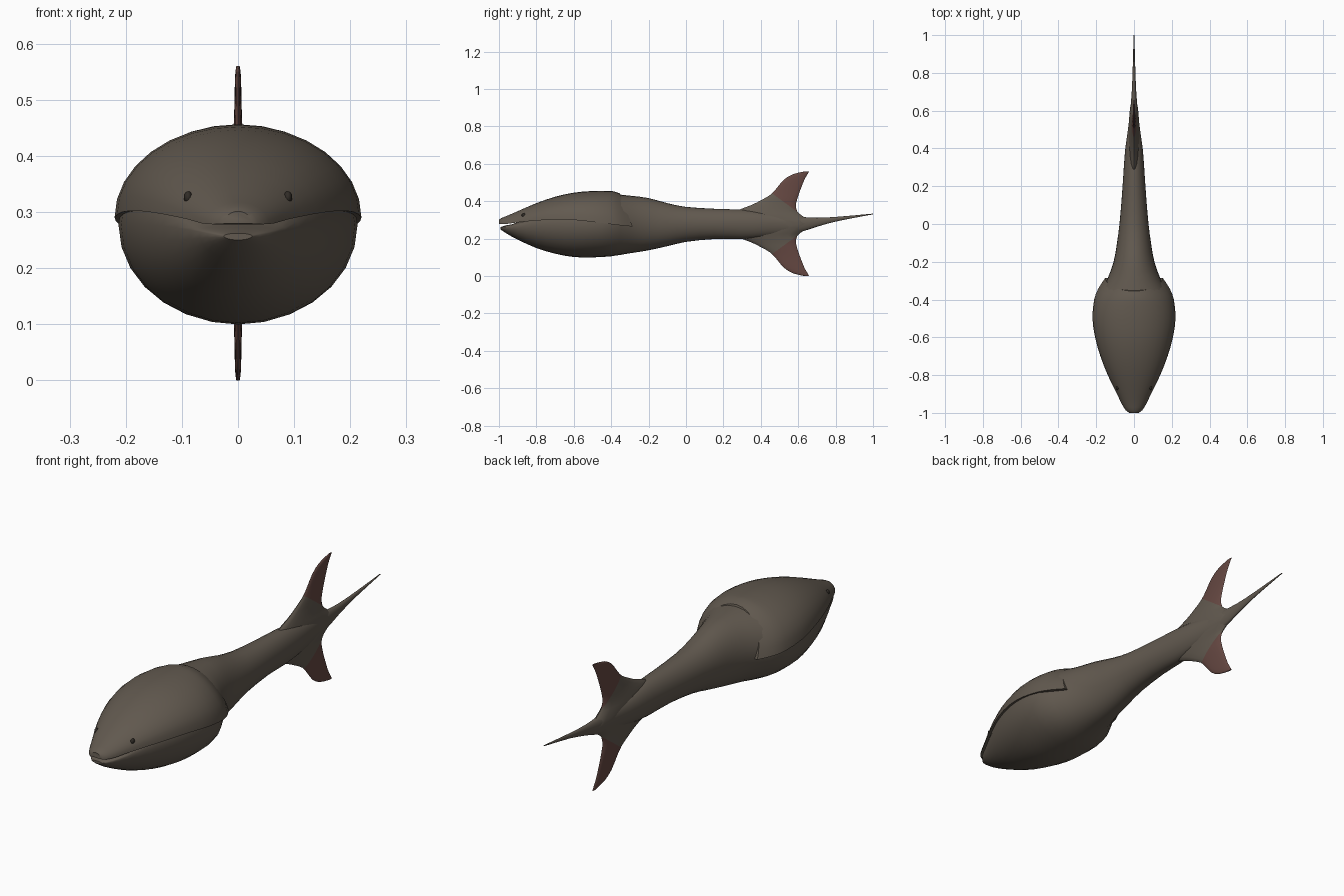
import bpy, bmesh
from math import sin, cos, pi
from mathutils import Vector

if "Cube" in bpy.data.objects:
    bpy.data.objects.remove(bpy.data.objects["Cube"], do_unlink=True)


def material(name, rgb):
    m = bpy.data.materials.new(name)
    m.use_nodes = True
    m.diffuse_color = (*rgb, 1)
    bsdf = m.node_tree.nodes["Principled BSDF"]
    bsdf.inputs["Base Color"].default_value = (*rgb, 1)
    bsdf.inputs["Roughness"].default_value = 0.8
    return m


skin = material("grey brown skin", (0.122, 0.101, 0.079))
fin_red = material("dull red fin", (0.130, 0.064, 0.054))
eye_dark = material("dark eye", (0.03, 0.025, 0.02))


def resample(stations, steps):
    """Smooth curve through the stations."""
    pts = [Vector(s) for s in stations]
    ext = [2 * pts[0] - pts[1]] + pts + [2 * pts[-1] - pts[-2]]
    out = []
    for a, b, c, d in zip(ext, ext[1:], ext[2:], ext[3:]):
        for k in range(steps):
            t = k / steps
            out.append(b + (c - a) * t / 2 + (2 * a - 5 * b + 4 * c - d) * t * t / 2
                       + (3 * b - a - 3 * c + d) * t ** 3 / 2)
    return out + [pts[-1]]


def loft(rings):
    """Bridge closed rings of points and cap both ends."""
    bm = bmesh.new()
    rows = [[bm.verts.new(p) for p in ring] for ring in rings]
    for r, s in zip(rows, rows[1:]):
        for i in range(len(r)):
            j = (i + 1) % len(r)
            bm.faces.new((r[i], r[j], s[j], s[i]))
    bm.faces.new(rows[0])
    bm.faces.new(rows[-1])
    bmesh.ops.recalc_face_normals(bm, faces=bm.faces)
    return bm


def finish(bm, name, *mats):
    me = bpy.data.meshes.new(name)
    bm.to_mesh(me)
    bm.free()
    ob = bpy.data.objects.new(name, me)
    bpy.context.collection.objects.link(ob)
    for m in mats:
        me.materials.append(m)
    bpy.ops.object.select_all(action='DESELECT')
    ob.select_set(True)
    bpy.context.view_layer.objects.active = ob
    bpy.ops.object.shade_smooth_by_angle(angle=0.7)
    return ob


# Body with lower jaw: y, half width, bottom, middle, top
body_stations = [
    (-0.992, 0.025, 0.25, 0.257, 0.262), (-0.96, 0.055, 0.228, 0.262, 0.272),
    (-0.9, 0.085, 0.195, 0.268, 0.288), (-0.8, 0.133, 0.15, 0.275, 0.36),
    (-0.7, 0.172, 0.12, 0.277, 0.40), (-0.6, 0.199, 0.102, 0.277, 0.425),
    (-0.5, 0.213, 0.1, 0.277, 0.437), (-0.4, 0.202, 0.106, 0.277, 0.439),
    (-0.3, 0.145, 0.122, 0.277, 0.43), (-0.2, 0.108, 0.138, 0.277, 0.417),
    (-0.1, 0.09, 0.16, 0.278, 0.39), (0.0, 0.077, 0.183, 0.28, 0.37),
    (0.15, 0.064, 0.198, 0.28, 0.36), (0.3, 0.054, 0.197, 0.28, 0.355),
    (0.4, 0.046, 0.205, 0.28, 0.345), (0.5, 0.032, 0.218, 0.28, 0.33),
    (0.6, 0.02, 0.232, 0.28, 0.318), (0.7, 0.012, 0.264, 0.29, 0.312),
    (0.82, 0.007, 0.296, 0.308, 0.318), (1.0, 0.002, 0.33, 0.332, 0.334)]
SIDES = 28
rings = []
for y, w, lo, mid, hi in resample(body_stations, 2):
    ring = []
    for i in range(SIDES):
        a = 2 * pi * i / SIDES
        h = hi - mid if sin(a) > 0 else mid - lo
        ring.append((w * cos(a), y, mid + h * sin(a)))
    rings.append(ring)
finish(loft(rings), "body", skin)

# Head shield with upper jaw: y, half width, lower edge, top
shield_stations = [
    (-1.0, 0.025, 0.279, 0.301), (-0.985, 0.045, 0.278, 0.311),
    (-0.95, 0.066, 0.28, 0.325), (-0.9, 0.09, 0.287, 0.347),
    (-0.8, 0.139, 0.297, 0.39), (-0.7, 0.178, 0.302, 0.424),
    (-0.6, 0.206, 0.3, 0.446), (-0.5, 0.22, 0.29, 0.455),
    (-0.4, 0.211, 0.277, 0.456), (-0.34, 0.188, 0.27, 0.454),
    (-0.285, 0.152, 0.265, 0.443)]
rings = []
for y, w, lo, hi in resample(shield_stations, 2):
    sweep = 0.07 * max(0, (y + 0.5) / 0.215)  # rear edge bows forward on top
    rings.append([(w * cos(pi * i / 16), y - sweep * sin(pi * i / 16),
                   lo + (hi - lo) * sin(pi * i / 16)) for i in range(17)])
finish(loft(rings), "head_shield", skin)

# Tail fin, upper half: height above tail axis, leading y, trailing y, half thickness
fin_stations = [
    (0.0, 0.22, 0.68, 0.03), (0.04, 0.24, 0.625, 0.027), (0.065, 0.26, 0.595, 0.022),
    (0.1, 0.35, 0.588, 0.015), (0.125, 0.4, 0.593, 0.012), (0.155, 0.452, 0.602, 0.009),
    (0.19, 0.485, 0.615, 0.007), (0.235, 0.523, 0.633, 0.006),
    (0.265, 0.572, 0.65, 0.005), (0.28, 0.635, 0.659, 0.003)]
rings = []
for z, lead, trail, t in resample(fin_stations, 2):
    c, r = (lead + trail) / 2, (trail - lead) / 2
    rings.append([(t * sin(pi * i / 8), c + r * cos(pi * i / 8), z) for i in range(16)])
bm = loft(rings)
start, normal = Vector((0, 0.47, 0.155)), Vector((0, 0.095, 0.13))
bmesh.ops.bisect_plane(bm, geom=bm.verts[:] + bm.edges[:] + bm.faces[:],
                       plane_co=start, plane_no=normal)
for f in bm.faces:
    f.material_index = int((f.calc_center_median() - start).dot(normal) > 0)
bmesh.ops.delete(bm, geom=[f for f in bm.faces if f.calc_center_median().z < 1e-5],
                 context='FACES_ONLY')
fin = finish(bm, "tail_fin", skin, fin_red)
fin.location.z = 0.28
mirror = fin.modifiers.new("lower half", 'MIRROR')
mirror.use_axis = (False, False, True)

# Eyes
for side, name in ((1, "left_eye"), (-1, "right_eye")):
    bm = bmesh.new()
    bmesh.ops.create_uvsphere(bm, u_segments=12, v_segments=8, radius=0.011)
    eye = finish(bm, name, eye_dark)
    eye.location = (side * 0.089, -0.868, 0.326)
    eye.scale = (0.7, 1, 1)
